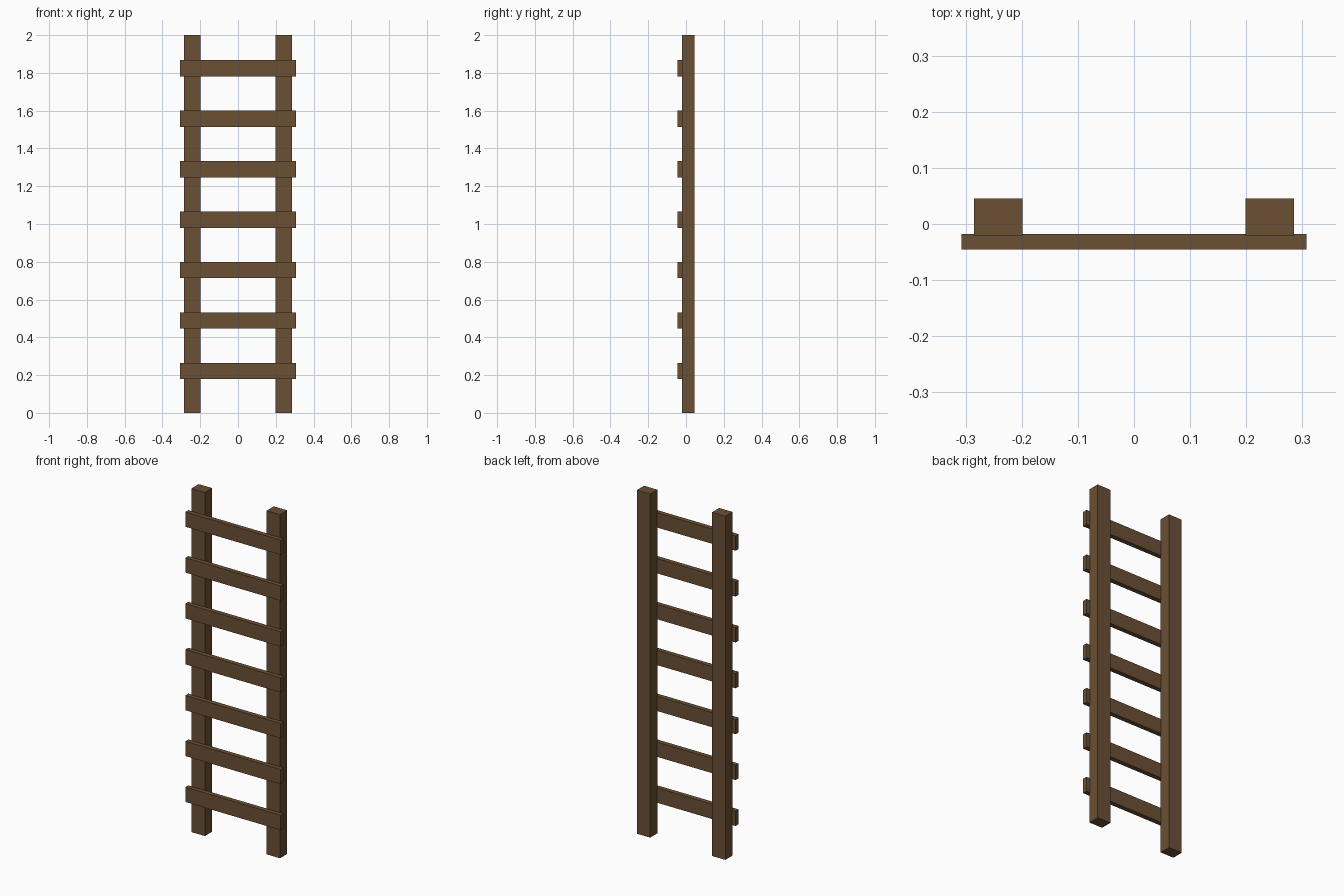
import bpy, bmesh
from mathutils import Vector

if "Cube" in bpy.data.objects:
    bpy.data.objects.remove(bpy.data.objects["Cube"])

wood = bpy.data.materials.new("brown wood")
wood.diffuse_color = (0.147, 0.080, 0.035, 1.0)
wood.use_nodes = True
wood.node_tree.nodes["Principled BSDF"].inputs["Base Color"].default_value = wood.diffuse_color


def box(name, lo, hi):
    """Flat-shaded box between two opposite corners."""
    lo, hi = Vector(lo), Vector(hi)
    bm = bmesh.new()
    bmesh.ops.create_cube(bm, size=1.0)
    bmesh.ops.scale(bm, vec=hi - lo, verts=bm.verts)
    bmesh.ops.translate(bm, vec=(lo + hi) / 2, verts=bm.verts)
    mesh = bpy.data.meshes.new(name)
    bm.to_mesh(mesh)
    bm.free()
    mesh.materials.append(wood)
    obj = bpy.data.objects.new(name, mesh)
    bpy.context.collection.objects.link(obj)
    return obj


# Two upright rails
for side, x in (("left", -0.242), ("right", 0.242)):
    box(f"{side}_rail", (x - 0.043, -0.021, 0), (x + 0.043, 0.0455, 2))

# Seven rungs, slightly let into the front of the rails
for i in range(7):
    z = 0.222 + i * 0.267
    box(f"rung_{i + 1}", (-0.307, -0.0455, z - 0.043), (0.307, -0.018, z + 0.043))
